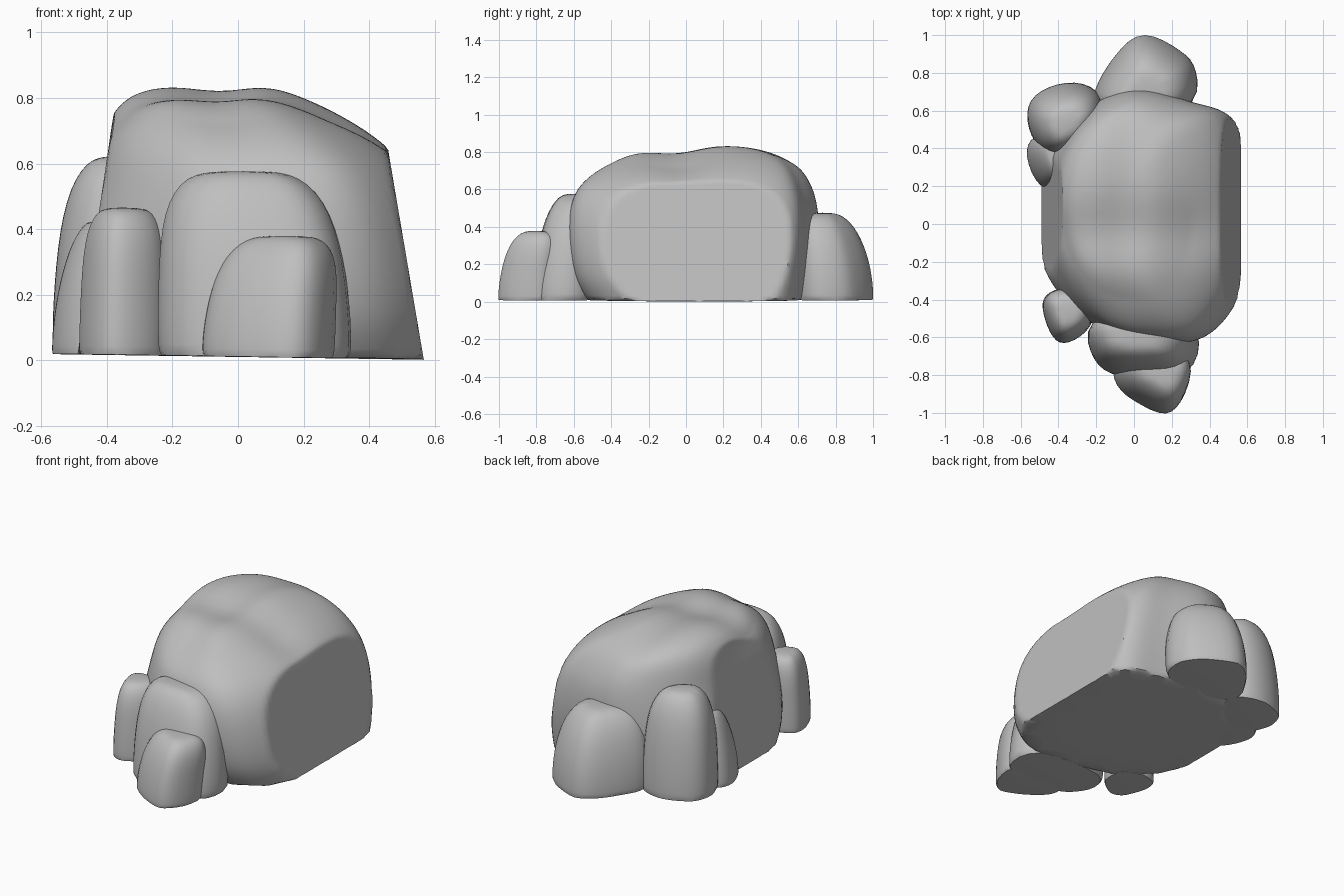
import bpy, bmesh, math
from mathutils import Vector

default_cube = bpy.data.objects.get("Cube")
if default_cube:
    bpy.data.objects.remove(default_cube, do_unlink=True)

stone = bpy.data.materials.new("stone grey")
stone.use_nodes = True
stone_colour = (0.52, 0.52, 0.52, 1)
stone.diffuse_color = stone_colour
stone.node_tree.nodes["Principled BSDF"].inputs["Base Color"].default_value = stone_colour


def ground(x):
    """Height of the slightly tilted underside."""
    return max(0, 0.01 - 0.015 * x)


def sharpen(outline):
    """Push corners outward so that the subdivided outline passes through them."""
    points = [Vector(p) for p in outline]
    count = len(points)
    return [p + (p - (points[i - 1] + points[(i + 1) % count]) / 2) / 3
            for i, p in enumerate(points)]


def loft(name, rings, peak, shape=None):
    """Loft closed rings into a smooth stone with a flat, creased base."""
    bm = bmesh.new()
    crease = bm.edges.layers.float.new("crease_edge")
    loops = [[bm.verts.new(p) for p in ring] for ring in rings]
    count = len(loops[0])
    top = bm.verts.new(peak)
    base = bm.faces.new(loops[0])
    for edge in base.edges:
        edge[crease] = 0.8
    for i in range(count):
        j = (i + 1) % count
        for low, high in zip(loops, loops[1:]):
            bm.faces.new((low[i], low[j], high[j], high[i]))
        bm.faces.new((loops[-1][i], loops[-1][j], top))
    bmesh.ops.recalc_face_normals(bm, faces=bm.faces)
    mesh = bpy.data.meshes.new(name)
    bm.to_mesh(mesh)
    bm.free()
    rock = bpy.data.objects.new(name, mesh)
    bpy.context.collection.objects.link(rock)
    mesh.materials.append(stone)

    # Apply the subdivision, then carve the dense surface
    bpy.ops.object.select_all(action="DESELECT")
    rock.select_set(True)
    bpy.context.view_layer.objects.active = rock
    smooth = rock.modifiers.new("soften", "SUBSURF")
    smooth.levels = smooth.render_levels = 3 if shape else 2
    bpy.ops.object.modifier_apply(modifier=smooth.name)
    if shape:
        for vertex in mesh.vertices:
            shape(vertex.co)
    bpy.ops.object.shade_smooth_by_angle(angle=math.radians(40))


def small_rock(name, outline, height, lean, shoulder=0.85, crown=0.58):
    """A stone standing on its outline, narrowing and leaning towards its top."""
    outline = sharpen(outline)
    centre = sum(outline, Vector((0, 0))) / len(outline)
    lean = Vector(lean)
    levels = [(0, 0.98), (0.12, 1), (0.45, 0.97), (0.8, shoulder), (1.0, crown)]
    rings = []
    for level, scale in levels:
        middle = centre + lean * level ** 2
        ring = [middle + (p - centre) * scale for p in outline]
        rings.append([(*p, level * height + (1 - level) * ground(p.x)) for p in ring])
    loft(name, rings, (*(centre + lean), height * 1.02))


def carve_boulder(co):
    """Cut the two flat flanks and sink a saddle across the crown."""
    co.x = min(co.x, 0.567 - 0.17 * co.z)
    co.x = max(co.x, -0.492 + 0.15 * co.z)
    if co.z > 0.6:
        weight = min(1, (co.z - 0.6) / 0.15)
        saddle = math.exp(-((co.y + 0.05) / 0.16) ** 2)
        hollow = math.exp(-((co.x + 0.06) / 0.12) ** 2)
        co.z -= weight * (0.035 * saddle + 0.02 * hollow)
        co.z += weight * 0.02 * co.y


def boulder_ring(z, x0, x1, y0, y1):
    """Stretch the plan to the given limits, rounding the right corners higher up."""
    ring = []
    for p in plan:
        side = p.x * (1 - 0.2 * z * p.y ** 2) if p.x > 0 else p.x
        x = (x0 + x1) / 2 + side * (x1 - x0) / 2
        y = (y0 + y1) / 2 + p.y * (y1 - y0) / 2
        ring.append((x, y, z or ground(x)))
    return ring


# Main boulder: one plan outline stretched to the limits of every level
plan = sharpen([(0, 1), (0.5, 0.88), (0.85, 0.8), (1, 0.45), (1, 0), (1, -0.45),
                (0.8, -0.82), (0.5, -1), (0, -0.98), (-0.43, -0.89), (-0.82, -0.6),
                (-1, -0.2), (-1, 0.2), (-0.85, 0.6), (-0.45, 0.9)])
boulder_levels = [  # height, left limit, right limit, front limit, back limit
    (0.00, -0.52, 0.60, -0.52, 0.66),
    (0.12, -0.53, 0.62, -0.60, 0.69),
    (0.32, -0.50, 0.61, -0.63, 0.72),
    (0.53, -0.44, 0.56, -0.62, 0.71),
    (0.66, -0.42, 0.46, -0.54, 0.66),
    (0.75, -0.385, 0.31, -0.41, 0.59),
    (0.815, -0.33, 0.17, -0.28, 0.44),
    (0.84, -0.22, 0.08, -0.14, 0.28)]
loft("main_boulder", [boulder_ring(*level) for level in boulder_levels],
     (-0.06, 0.08, 0.84), carve_boulder)

# Stones leaning against the back
small_rock("back_rock", [(-0.18, 0.6), (-0.18, 0.76), (-0.09, 0.9), (0.05, 1.015),
                         (0.25, 0.91), (0.32, 0.82), (0.29, 0.6)],
           0.47, (0, -0.07), 0.82, 0.52)
small_rock("back_side_tall_rock", [(-0.5, 0.4), (-0.565, 0.55), (-0.53, 0.68), (-0.36, 0.75),
                                   (-0.2, 0.71), (-0.17, 0.55), (-0.35, 0.38)],
           0.615, (0.02, -0.03), 0.86, 0.54)
small_rock("back_side_low_rock", [(-0.5, 0.2), (-0.57, 0.36), (-0.53, 0.46),
                                  (-0.4, 0.45), (-0.4, 0.22)], 0.42, (0.06, 0.03))

# Stones stacked against the front
small_rock("front_side_rock", [(-0.47, -0.38), (-0.48, -0.47), (-0.43, -0.6), (-0.35, -0.63),
                               (-0.225, -0.54), (-0.23, -0.4), (-0.36, -0.34)],
           0.46, (0.01, 0.02), 0.92, 0.66)
small_rock("front_upper_rock", [(-0.2, -0.5), (-0.22, -0.68), (-0.12, -0.8), (0.15, -0.815),
                                (0.31, -0.76), (0.31, -0.5)], 0.57, (-0.03, 0.08), 0.88, 0.6)
small_rock("front_lower_rock", [(-0.08, -0.7), (-0.09, -0.86), (0.03, -0.95), (0.17, -1.01),
                                (0.26, -0.91), (0.28, -0.7)], 0.375, (0.05, 0.06), 0.88, 0.6)
